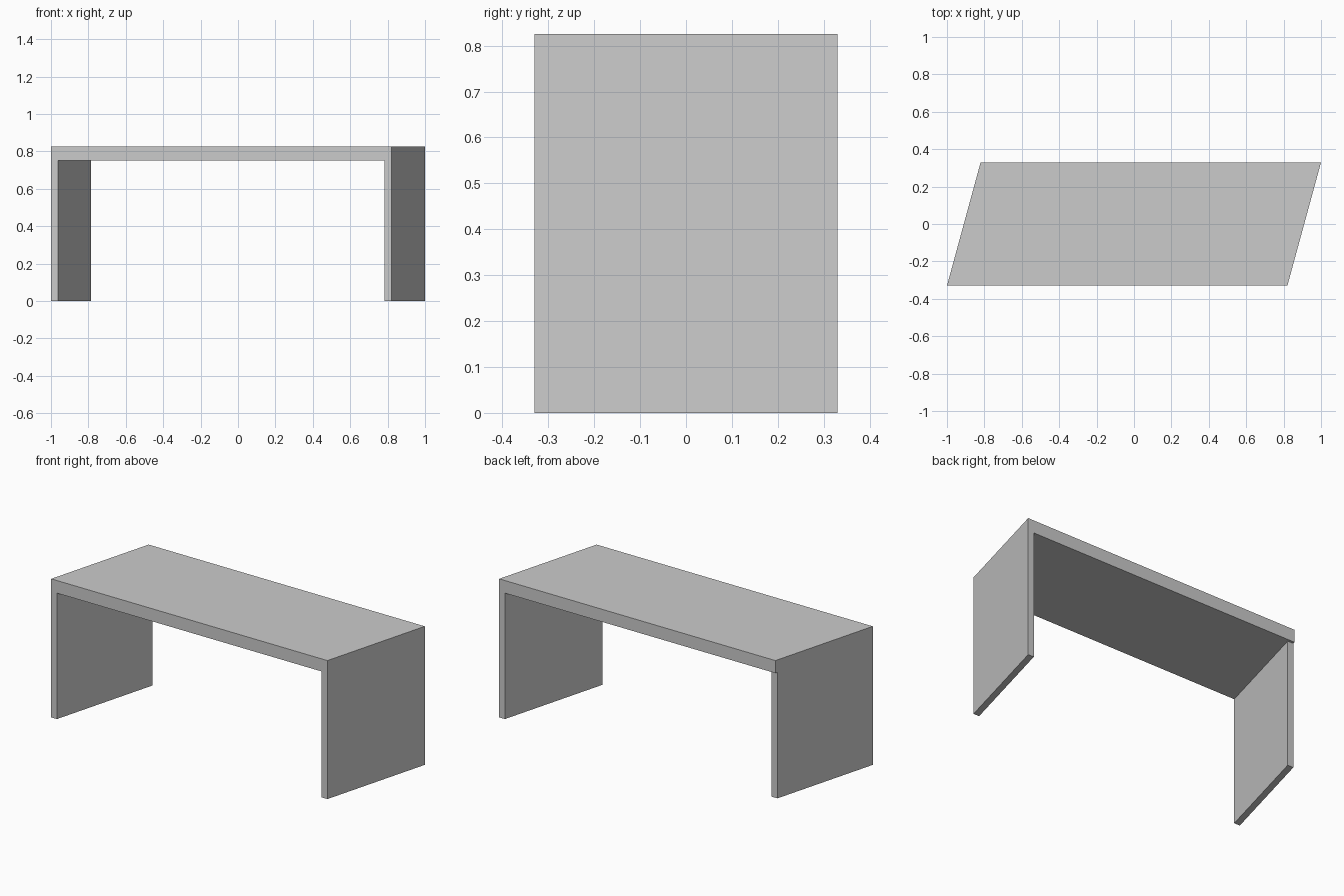
import bpy
import bmesh

if "Cube" in bpy.data.objects:
    bpy.data.objects.remove(bpy.data.objects["Cube"])

D = 0.33            # half depth
H, T = 0.825, 0.075  # total height, slab thickness
SLANT = 0.18 / 0.66  # sideways shift per unit of depth
LEG = 0.038         # leg thickness along x


def slanted_box(name, x0, x1, y0, y1, z0, z1):
    """Parallelogram prism; x0 and x1 are measured at the front edge y = -D."""
    bm = bmesh.new()
    corners = [(x0, y0), (x1, y0), (x1, y1), (x0, y1)]
    base = bm.faces.new([bm.verts.new((x + SLANT * (y + D), y, z0)) for x, y in corners])
    top = bmesh.ops.extrude_face_region(bm, geom=[base])["geom"]
    bmesh.ops.translate(bm, vec=(0, 0, z1 - z0),
                        verts=[v for v in top if isinstance(v, bmesh.types.BMVert)])
    bmesh.ops.recalc_face_normals(bm, faces=bm.faces)
    mesh = bpy.data.meshes.new(name)
    bm.to_mesh(mesh)
    bm.free()
    obj = bpy.data.objects.new(name, mesh)
    bpy.context.collection.objects.link(obj)
    return obj


# Table top
slanted_box("table_top", -1, 0.82, -D, D, H - T, H)

# Panel legs; the left one stops just short of the back edge
slanted_box("left_leg", -1, -1 + LEG, -D, D - 0.014, 0, H - T)
slanted_box("right_leg", 0.82 - LEG, 0.82, -D, D, 0, H - T)
